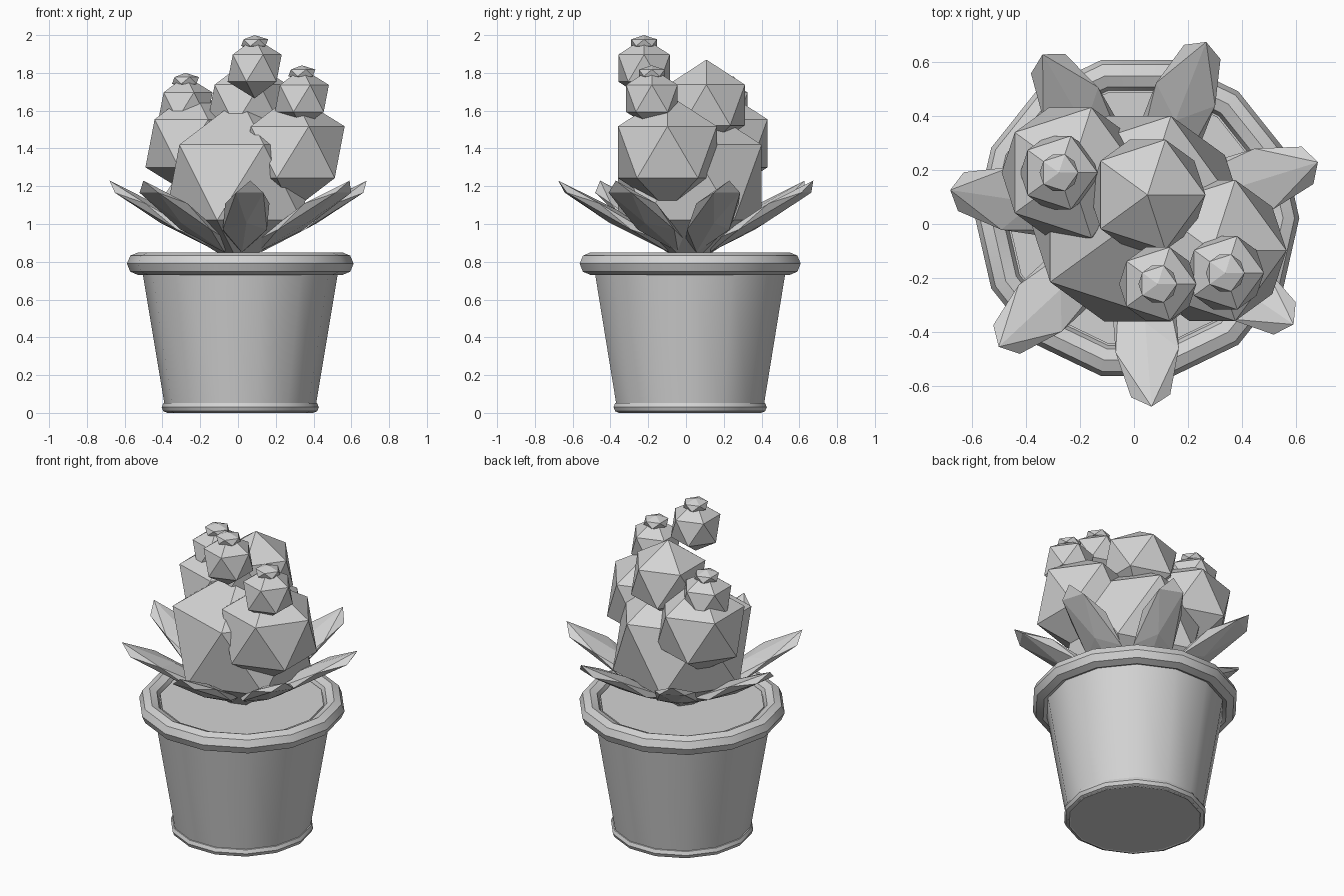
import bpy
import math
from mathutils import Matrix, Vector

if "Cube" in bpy.data.objects:
    bpy.data.objects.remove(bpy.data.objects["Cube"])

CX, CY = 0.012, 0.022   # plant and pot axis

grey = bpy.data.materials.new("plain_grey")
grey.diffuse_color = (0.65, 0.65, 0.65, 1)
grey.use_nodes = True
grey.node_tree.nodes["Principled BSDF"].inputs["Base Color"].default_value = grey.diffuse_color


def finish(name, smooth=False):
    ob = bpy.context.object
    ob.name = name
    ob.data.materials.clear()
    ob.data.materials.append(grey)
    if smooth:
        bpy.ops.object.shade_smooth_by_angle(angle=math.radians(30))
    return ob


def ring(name, major, minor, z):
    bpy.ops.mesh.primitive_torus_add(major_segments=14, minor_segments=8, major_radius=major,
                                     minor_radius=minor, location=(CX, CY, z))
    return finish(name, True)


def tapered(name, r1, r2, z1, z2):
    # rotated so that a corner points along +x, in line with the rings
    bpy.ops.mesh.primitive_cone_add(vertices=14, radius1=r1, radius2=r2, depth=z2 - z1,
                                    location=(CX, CY, (z1 + z2) / 2),
                                    rotation=(0, 0, math.pi / 2 + math.pi / 7 * 7))
    ob = finish(name, True)
    first = ob.data.vertices[0].co
    ob.rotation_euler.z = -math.atan2(first.y, first.x)
    return ob


def ball(name, x, y, z, r, squash=1.0):
    bpy.ops.mesh.primitive_ico_sphere_add(subdivisions=1, radius=r, location=(x, y, z))
    ob = finish(name)
    ob.scale.z = squash
    return ob


# Pot: tapered body, rounded foot and rim, soil disc
tapered("pot_body", 0.394, 0.527, 0.003, 0.80)
ring("pot_foot", 0.386, 0.03, 0.03)
ring("pot_rim", 0.54, 0.06, 0.79)
tapered("soil", 0.478, 0.478, 0.76, 0.82)

# Large plant lobes
ball("main_lobe", 0.013, 0.02, 1.22, 0.447)
ball("right_lobe", 0.29, -0.098, 1.38, 0.307)
ball("left_lobe", -0.236, 0.19, 1.427, 0.284)
ball("back_lobe", 0.05, 0.108, 1.63, 0.24)

# Small buds, each with a flattened cap
for side, x, y, z in (("top", 0.088, -0.222, 1.825),
                      ("right", 0.338, -0.181, 1.665),
                      ("left", -0.278, 0.19, 1.625)):
    ball(side + "_bud", x, y, z, 0.16)
    ball(side + "_bud_cap", x, y, z + 0.135, 0.08, 0.5)

# Seven flattened leaves fanning out around the base
tilt = math.radians(30)
for i in range(7):
    a = 0.3 + i * math.tau / 7
    bpy.ops.mesh.primitive_ico_sphere_add(subdivisions=1, radius=1)
    leaf = finish("leaf_%d" % (i + 1))
    place = Matrix.Translation(Vector((CX + 0.407 * math.cos(a), CY + 0.407 * math.sin(a), 1.04)))
    turn = Matrix.Rotation(a, 4, 'Z') @ Matrix.Rotation(-tilt, 4, 'Y')
    leaf.data.transform(turn @ Matrix.Diagonal((0.39, 0.138, 0.04, 1)))
    leaf.matrix_world = place
